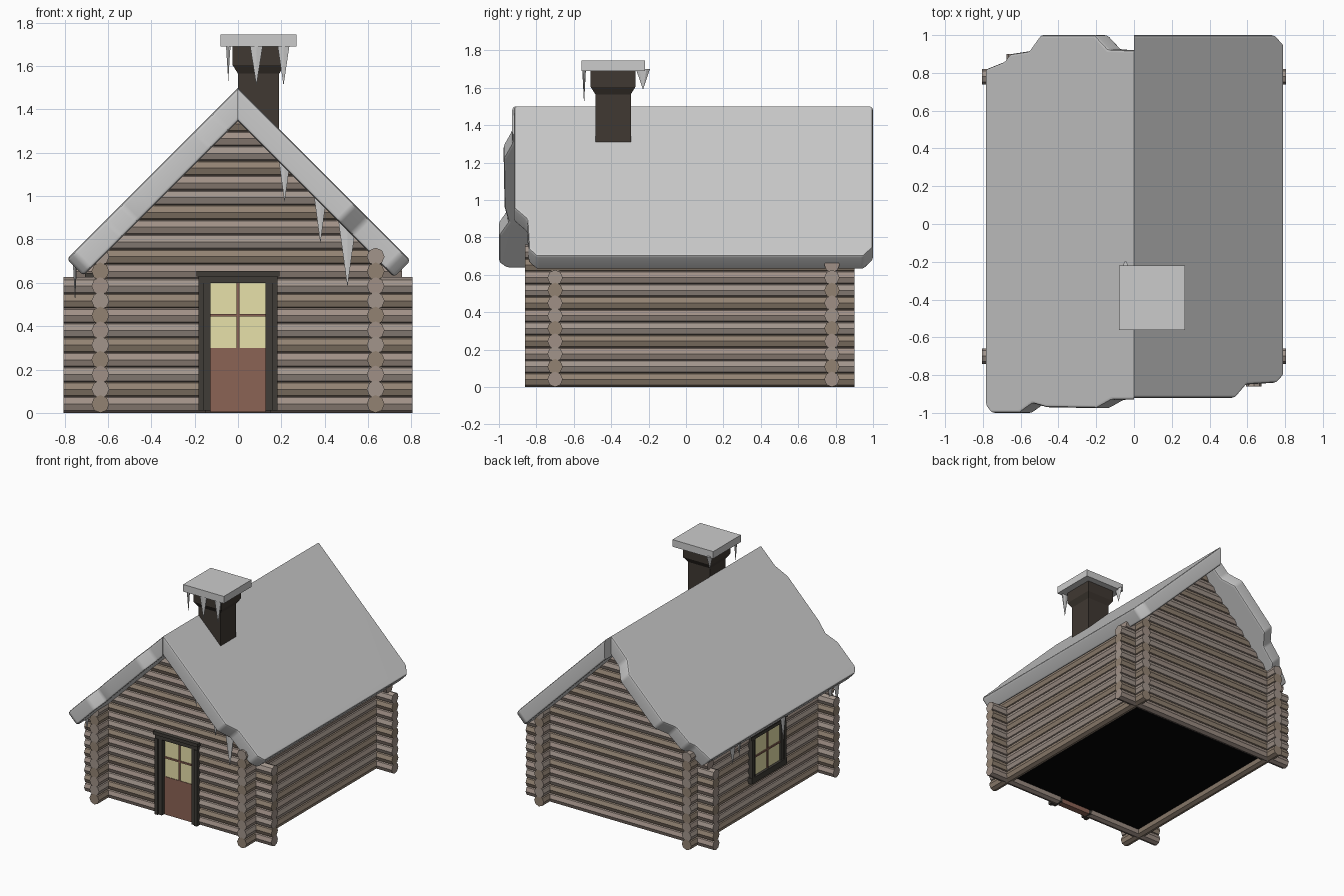
import bpy, bmesh
from math import pi
from mathutils import Matrix

if "Cube" in bpy.data.objects:
    bpy.data.objects.remove(bpy.data.objects["Cube"])


def mat(name, *rgb):
    m = bpy.data.materials.new(name)
    m.diffuse_color = (*rgb, 1)
    m.use_nodes = True
    m.node_tree.nodes["Principled BSDF"].inputs["Base Color"].default_value = m.diffuse_color
    return m


BARK = [mat("bark_a", .35, .28, .24), mat("bark_b", .29, .225, .17), mat("bark_c", .36, .30, .26)]
FRAME = mat("dark_trim", .05, .045, .038)
DOOR = mat("door_wood", .26, .125, .09)
GLASS = mat("lit_glass", .80, .75, .40)
BRICK = mat("chimney_dark", .05, .04, .032)
BLACK = mat("floor_black", .001, .001, .001)
SNOW = mat("snow_grey", .55, .55, .55)


def finish(name, bm, material=None):
    bmesh.ops.recalc_face_normals(bm, faces=bm.faces)
    me = bpy.data.meshes.new(name)
    bm.to_mesh(me)
    bm.free()
    ob = bpy.data.objects.new(name, me)
    bpy.context.collection.objects.link(ob)
    if material:
        me.materials.append(material)
    return ob


def box(name, x0, x1, y0, y1, z0, z1, material=None):
    bm = bmesh.new()
    m = Matrix.Translation(((x0 + x1) / 2, (y0 + y1) / 2, (z0 + z1) / 2))
    bmesh.ops.create_cube(bm, size=1, matrix=m @ Matrix.Diagonal((x1 - x0, y1 - y0, z1 - z0, 1)))
    return finish(name, bm, material)


def log(name, axis, a, b, other, z, material):
    """Eight-sided log running from a to b along the given axis."""
    bm = bmesh.new()
    mid = (a + b) / 2
    if axis == 'X':
        m = Matrix.Translation((mid, other, z)) @ Matrix.Rotation(pi / 2, 4, 'Y')
    else:
        m = Matrix.Translation((other, mid, z)) @ Matrix.Rotation(pi / 2, 4, 'X')
    bmesh.ops.create_cone(bm, cap_ends=True, segments=8, radius1=.041, radius2=.041, depth=b - a, matrix=m)
    finish(name, bm, material)


# Log walls: side logs, then front and back logs continuing up into the gables
STEP, Z0, FRONT, BACK = .068, .041, -.70, .78
for i in range(20):
    z = Z0 + STEP * i
    if i < 11:
        for side, x in (("left", -.635), ("right", .635)):
            log(side + "_wall_log", 'Y', -.86, .90, x, z, BARK[(i + 1) % 3])
    half = .805 if i < 9 else min(.79, 1.41 - z)
    log("back_wall_log", 'X', -half, half, BACK, z, BARK[i % 3])
    if i == 9:
        half = .66
    if z < .6:  # logs stop at the doorway
        log("front_wall_log", 'X', -half, -.15, FRONT, z, BARK[i % 3])
        log("front_wall_log", 'X', .15, half, FRONT, z, BARK[i % 3])
    else:
        log("front_wall_log", 'X', -half, half, FRONT, z, BARK[i % 3])
box("floor", -.61, .61, -.68, .76, .04, .055, BLACK)


# Snowy roof slabs with ragged rakes, extruded from a plan outline
def roof(name, side, outline, top=1.5, under=1.345):
    bm = bmesh.new()
    drop = (top - under) / 2
    upper, lower = [], []
    for x, y in outline:
        ix = max(0, x - drop)
        upper.append(bm.verts.new((side * x, y, top - x)))
        lower.append(bm.verts.new((side * ix, y, under - ix)))
    n = len(outline)
    bm.faces.new(upper)
    bm.faces.new(lower[::-1])
    for i in range(n):
        j = (i + 1) % n
        bm.faces.new((upper[i], lower[i], lower[j], upper[j]))
    bmesh.ops.recalc_face_normals(bm, faces=bm.faces)
    edges = [e for e in bm.edges
             if e.calc_face_angle() > .3 and max(abs(v.co.x) for v in e.verts) > .01]
    bmesh.ops.bevel(bm, geom=edges, offset=.016, segments=2, profile=.5, affect='EDGES', clamp_overlap=True)
    ob = finish(name, bm, SNOW)
    bpy.ops.object.select_all(action='DESELECT')
    bpy.context.view_layer.objects.active = ob
    ob.select_set(True)
    bpy.ops.object.shade_smooth_by_angle(angle=.6)
    ob.modifiers.new("flat_faces", 'WEIGHTED_NORMAL').keep_sharp = True


roof("roof_right", 1, [(0, -.92), (.54, -.92), (.60, -.85), (.76, -.84), (.797, -.80),
                       (.797, .95), (.75, 1), (0, 1)])
roof("roof_left", -1, [(0, -.93), (.12, -.93), (.2, -.975), (.47, -.97), (.54, -.95), (.61, -1), (.76, -1),
                       (.79, -.96), (.79, .82), (.69, .86), (.66, .90), (.56, .915), (.50, 1), (.21, 1),
                       (.14, .925), (0, .92)])


# Door and window: 2x2 panes with bars, in a local frame (u across, d outward)
def joinery(prefix, place, w, zs, ze, inset):
    def part(name, u0, u1, d0, d1, z0, z1, m):
        box(prefix + name, *place(u0, u1, d0, d1), z0, z1, m)
    part("panes", -w, w, -.03, inset, zs, ze, GLASS)
    part("upright_bar", -.006, .006, 0, inset + .008, zs, ze, DOOR)
    zm = (zs + ze) / 2
    part("cross_bar", -w, w, 0, inset + .008, zm - .006, zm + .006, DOOR)
    is_door = prefix == "door_"
    bottom = 0 if is_door else zs - .045
    for s in (-1, 1):
        part("jamb", *sorted((s * w, s * (w + .03))), -.03, .055, bottom + .01, ze, FRAME)
        part("outer_trim", *sorted((s * (w + .03), s * (w + .055))), 0, .065, bottom + .01, ze, FRAME)
    part("lintel", -w - .055, w + .055, 0, .06, ze, ze + .03, FRAME)
    part("lintel_cap", -w - .065, w + .065, 0, .07, ze + .03, ze + .055, FRAME)
    if is_door:
        part("panel", -w, w, -.03, inset + .004, .005, zs, DOOR)
    else:
        part("sill", -w - .06, w + .06, 0, .065, bottom, zs, FRAME)


joinery("door_", lambda u0, u1, d0, d1: (u0, u1, FRONT - d1, FRONT - d0), .127, .30, .60, .015)
joinery("window_", lambda u0, u1, d0, d1: (-.635 - d1, -.635 - d0, u0 - .025, u1 - .025), .155, .30, .59, .045)

# Chimney: square stack flaring to a collar, with a snow cap
bm = bmesh.new()
rings = []
for r, z in ((.095, 1.26), (.095, 1.565), (.12, 1.605), (.12, 1.70)):
    rings.append([bm.verts.new((.095 + sx * r, -.39 + sy * r, z))
                  for sx, sy in ((-1, -1), (1, -1), (1, 1), (-1, 1))])
for a, b in zip(rings, rings[1:]):
    for i in range(4):
        j = (i + 1) % 4
        bm.faces.new((a[i], a[j], b[j], b[i]))
bm.faces.new(rings[0])
bm.faces.new(rings[-1])
finish("chimney_stack", bm, BRICK)
box("chimney_snow_cap", -.08, .27, -.56, -.22, 1.69, 1.745, SNOW)


# Icicles: flattened cones (x, y, top, tip, width across x, width across y)
def icicle(x, y, top, tip, wx, wy):
    bm = bmesh.new()
    m = Matrix.Translation((x, y, (top + tip) / 2)) @ Matrix.Diagonal((wx, wy, 1, 1))
    bmesh.ops.create_cone(bm, cap_ends=True, segments=6, radius1=0, radius2=.5, depth=top - tip, matrix=m)
    finish("icicle", bm, SNOW)


for x, tip, w in ((-.045, 1.53, .025), (.085, 1.51, .07), (.21, 1.51, .065)):
    icicle(x, -.545, 1.70, tip, w, .02)
icicle(-.045, -.23, 1.70, 1.59, .025, .075)
for x, top, tip, w in ((.215, 1.16, .97, .06), (.38, 1.01, .78, .07), (.505, .88, .58, .095)):
    icicle(x, -.82, top, tip, w, .025)
for y, tip, w in ((.50, .55, .08), (.42, .58, .05), (-.12, .50, .07), (-.70, .56, .06), (-.78, .51, .07)):
    icicle(-.752, y, .69, tip, .022, w)
